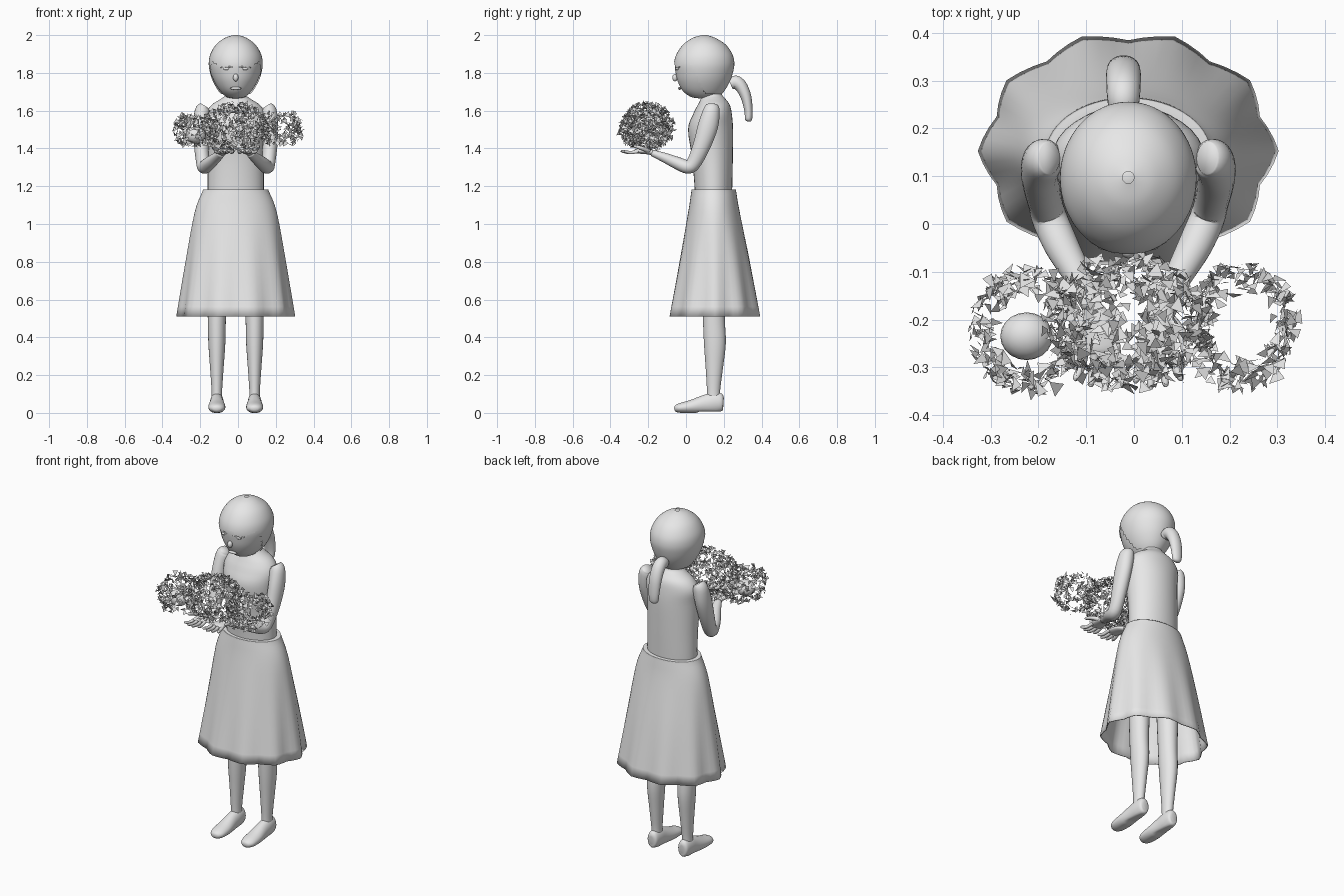
import bpy, bmesh, math, random
from mathutils import Vector

cube = bpy.data.objects.get("Cube")
if cube:
    bpy.data.objects.remove(cube, do_unlink=True)

random.seed(7)
CX = -0.012  # symmetry plane of the figure
grey = bpy.data.materials.new("light_grey")
grey.use_nodes = True
grey.diffuse_color = (0.8, 0.8, 0.8, 1)
grey.node_tree.nodes["Principled BSDF"].inputs["Base Color"].default_value = (0.8, 0.8, 0.8, 1)


def finish(name, bm, smooth=True):
    mesh = bpy.data.meshes.new(name)
    bm.to_mesh(mesh)
    bm.free()
    mesh.materials.append(grey)
    ob = bpy.data.objects.new(name, mesh)
    bpy.context.scene.collection.objects.link(ob)
    for p in mesh.polygons:
        p.use_smooth = smooth
    return ob


def spline(rows, steps):
    """Catmull-Rom interpolation through rows of numbers."""
    out = []
    for i in range(len(rows) - 1):
        a, b, c, d = rows[max(i - 1, 0)], rows[i], rows[i + 1], rows[min(i + 2, len(rows) - 1)]
        for k in range(steps):
            t = k / steps
            out.append([q + t / 2 * (r - p + t * (2 * p - 5 * q + 4 * r - s + t * (3 * q - p - 3 * r + s)))
                        for p, q, r, s in zip(a, b, c, d)])
    return out + [list(rows[-1])]


def loft_mesh(rows, segs=24, steps=4, follow=False, caps=True, ripple=None):
    """Skin elliptical rings (x, y, z, radius_u, radius_v)."""
    rows = spline(rows, steps)
    bm = bmesh.new()
    rings = []
    for i, (x, y, z, ru, rv) in enumerate(rows):
        u, v = Vector((1, 0, 0)), Vector((0, 1, 0))
        if follow:
            t = Vector(rows[min(i + 1, len(rows) - 1)][:3]) - Vector(rows[max(i - 1, 0)][:3])
            t.normalize()
            u = (u - t * u.dot(t)).normalized()
            v = t.cross(u)
        ring = []
        for j in range(segs):
            a = math.tau * j / segs
            f = ripple(a, z) if ripple else 1
            ring.append(bm.verts.new(Vector((x, y, z)) + f * (u * ru * math.cos(a) + v * rv * math.sin(a))))
        rings.append(ring)
    for r, q in zip(rings, rings[1:]):
        for j in range(segs):
            k = (j + 1) % segs
            bm.faces.new((r[j], r[k], q[k], q[j]))
    if caps:
        bm.faces.new(rings[0][::-1])
        bm.faces.new(rings[-1])
    bmesh.ops.recalc_face_normals(bm, faces=bm.faces)
    return bm


def loft(name, rows, **kw):
    return finish(name, loft_mesh(rows, **kw))


def ball(name, loc, size):
    bm = bmesh.new()
    bmesh.ops.create_uvsphere(bm, u_segments=20, v_segments=12, radius=1)
    for v in bm.verts:
        v.co = Vector(loc) + Vector(v.co[i] * size[i] for i in range(3))
    return finish(name, bm)


# Skirt: smooth at the waist, ten soft pleats at the hem
def pleats(a, z):
    corner = abs((a * 10 / math.tau) % 1 - 0.5) * 2
    return 1 - 0.08 * (1 - corner) * min(1, max(0, (1.06 - z) / 0.55))


skirt = loft("skirt", [(CX, .153, .51, .315, .252), (CX, .152, .80, .266, .192),
                       (CX, .148, 1.06, .218, .137), (CX, .147, 1.17, .177, .119),
                       (CX, .147, 1.183, .168, .114), (CX, .147, 1.183, .13, .085)],
             segs=60, caps=False, ripple=pleats)
solid = skirt.modifiers.new("cloth", "SOLIDIFY")
solid.thickness = 0.005

# Torso and neck
loft("torso", [(CX, .145, 1.12, .148, .098), (CX, .145, 1.2, .149, .1), (CX, .14, 1.35, .149, .108),
               (CX, .13, 1.5, .155, .119), (CX, .14, 1.58, .158, .103), (CX, .147, 1.63, .128, .085),
               (CX, .143, 1.665, .075, .064), (CX, .135, 1.69, .053, .054), (CX, .125, 1.76, .05, .05)], segs=32)

# Head, with a slightly larger hair shell trimmed around the face
profile = [(1.660, .025, .06, .13), (1.668, .055, .02, .165), (1.70, .088, -.022, .20), (1.75, .118, -.048, .23),
           (1.80, .136, -.06, .248), (1.85, .143, -.064, .256), (1.90, .134, -.05, .245),
           (1.95, .104, -.015, .21), (1.985, .058, .035, .155), (2.0, .012, .085, .11)]


def head_rows(grow):
    return [(CX, (f + b) / 2, z + grow * (z - 1.84) / 0.16, w + grow, (b - f) / 2 + grow) for z, w, f, b in profile]


loft("head", head_rows(-.005), segs=48, steps=6)
hair = loft_mesh(head_rows(0), segs=64, steps=6, caps=False)
bare = []
for face in hair.faces:
    c = face.calc_center_median()
    fringe = 1.845 + 0.018 * math.cos((c.x - CX) * 45)
    if c.z < 1.69 or (c.z < fringe and c.y < 0.03 + (1.84 - c.z) * 0.45):
        bare.append(face)
bmesh.ops.delete(hair, geom=bare, context="FACES")
finish("hair", hair)
loft("ponytail", [(-.022, .235, 1.742, .03, .03), (-.022, .262, 1.75, .034, .036), (-.022, .292, 1.728, .036, .033),
                  (-.022, .318, 1.672, .036, .028), (-.022, .331, 1.60, .032, .022),
                  (-.022, .331, 1.555, .026, .019), (-.022, .33, 1.543, .012, .009)], follow=True)

# Face details
ball("nose", (CX, -.058, 1.775), (.014, .014, .02))
ball("mouth", (CX, -.034, 1.718), (.03, .008, .008))

for side, s in (("left", 1), ("right", -1)):
    def X(d):
        return CX + s * d

    ball(side + "_eye", (X(.048), -.045, 1.822), (.017, .01, .008))
    loft(side + "_eyebrow", [(X(.018), -.056, 1.831, .003, .003), (X(.05), -.05, 1.834, .004, .004),
                             (X(.08), -.035, 1.829, .003, .003)], follow=True, segs=8)

    # Bent arm
    loft(side + "_arm", [(X(.165), .138, 1.625, .026, .034), (X(.176), .135, 1.60, .040, .044),
                         (X(.184), .117, 1.52, .041, .053), (X(.182), .085, 1.42, .039, .047),
                         (X(.174), .045, 1.33, .036, .039), (X(.165), .012, 1.302, .037, .036),
                         (X(.14), -.045, 1.322, .036, .033), (X(.105), -.11, 1.35, .029, .026),
                         (X(.075), -.175, 1.375, .021, .018)], follow=True)

    # Open hand, palm up
    loft(side + "_palm", [(X(.078), -.165, 1.374, .017, .014), (X(.066), -.205, 1.384, .034, .015),
                          (X(.058), -.255, 1.386, .04, .013), (X(.056), -.27, 1.386, .032, .009)], follow=True)
    for i in range(4):
        d = .026 + .021 * i
        tip = .342 - .012 * abs(i - 1.3)
        loft(f"{side}_finger_{i + 1}", [(X(d), -.25, 1.385, .009, .009), (X(d + .004 * (i - 1)), -.295, 1.378, .009, .009),
                                        (X(d + .01 * (i - 1)), -tip, 1.385, .007, .007),
                                        (X(d + .011 * (i - 1)), -tip - .006, 1.388, .002, .002)], follow=True, segs=10)
    loft(side + "_thumb", [(X(.085), -.195, 1.385, .012, .012), (X(.112), -.23, 1.4, .011, .011),
                           (X(.12), -.27, 1.412, .008, .008), (X(.12), -.278, 1.414, .002, .002)], follow=True, segs=10)

    # Leg and shoe
    loft(side + "_leg", [(X(.095), .145, 1.0, .062, .07), (X(.098), .148, .7, .056, .062),
                         (X(.1), .148, .5, .048, .058), (X(.1), .153, .37, .045, .058),
                         (X(.1), .15, .24, .036, .046), (X(.1), .146, .12, .028, .035), (X(.1), .146, .07, .028, .035)])
    shoe = loft_mesh([(X(.1), .199, .06, .012, .022), (X(.1), .19, .06, .03, .046), (X(.1), .15, .058, .036, .054),
                      (X(.1), .10, .05, .038, .049), (X(.1), .03, .037, .045, .036),
                      (X(.1), -.03, .03, .042, .026), (X(.1), -.055, .026, .026, .017), (X(.1), -.062, .025, .008, .006)],
                     follow=True)
    for v in shoe.verts:
        v.co.z = max(v.co.z, 0.012 if v.co.y > 0.06 else 0.004)
        v.co.z -= 0.004
    finish(side + "_shoe", shoe)

# Bouquet: loose angular petals scattered over three overlapping rounded clusters
petals = bmesh.new()
clusters = [((-.225, -.225, 1.495), (.115, .13, .10), 270),
            ((-.01, -.205, 1.515), (.17, .135, .125), 560),
            ((.225, -.215, 1.505), (.11, .13, .105), 270)]
for centre, radii, count in clusters:
    made = 0
    while made < count:
        d = Vector(random.gauss(0, 1) for _ in range(3)).normalized()
        if abs(centre[0]) > 0.1 and abs(d.z) > 0.8:
            continue  # side clusters stay open at top and bottom
        r = random.uniform(0.86, 1.06)
        p = Vector(centre) + Vector(d[i] * radii[i] * r for i in range(3))
        u = Vector(random.gauss(0, 1) for _ in range(3)).normalized()
        w = u.cross(d + Vector(random.gauss(0, .6) for _ in range(3))).normalized()
        size = random.uniform(.022, .036)
        wide = random.uniform(.3, .55) * size
        corners = [p - u * size / 2, p + u * size / 2 + w * wide, p + u * size * random.uniform(.25, .6) - w * wide]
        petals.faces.new([petals.verts.new(c) for c in corners])
        made += 1
finish("bouquet_petals", petals, smooth=False)
ball("bouquet_cushion", (-.225, -.235, 1.47), (.055, .05, .045))
